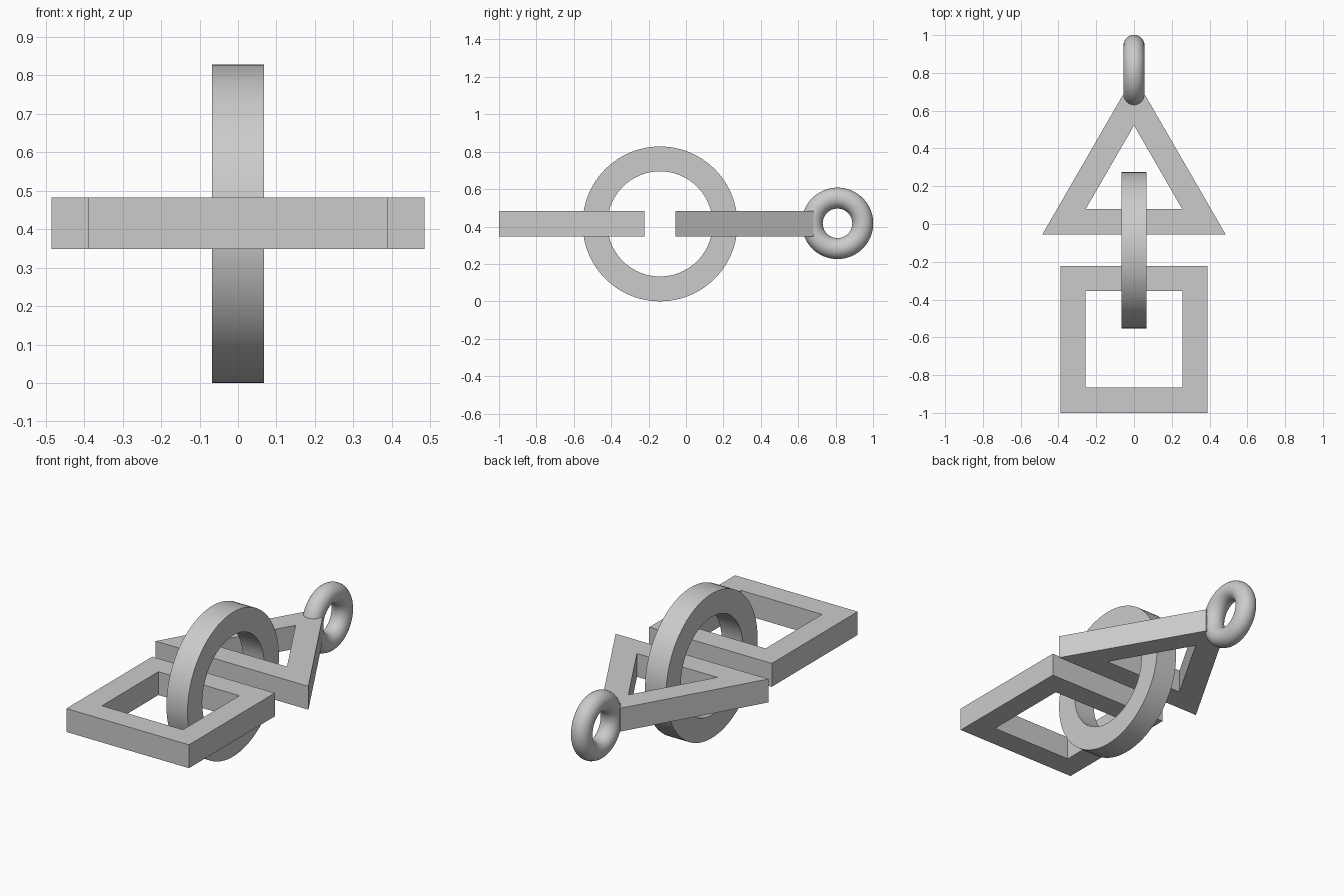
import bpy, bmesh, math

if "Cube" in bpy.data.objects:
    bpy.data.objects.remove(bpy.data.objects["Cube"])

grey = bpy.data.materials.new("grey")
grey.diffuse_color = (0.6, 0.6, 0.6, 1)
grey.use_nodes = True
grey.node_tree.nodes["Principled BSDF"].inputs["Base Color"].default_value = grey.diffuse_color

MID = 0.415      # height of the chain's centre line
HALF = 0.067     # half thickness of the flat links


def frame(name, outer, inner, to_point):
    """Closed link: two matching outlines joined into a frame of rectangular section."""
    bm = bmesh.new()
    rings = [[bm.verts.new(to_point(u, v, d)) for u, v in loop]
             for loop, d in ((outer, HALF), (inner, HALF), (inner, -HALF), (outer, -HALF))]
    n = len(outer)
    for a, b in zip(rings, rings[1:] + rings[:1]):
        for i in range(n):
            j = (i + 1) % n
            bm.faces.new((a[i], a[j], b[j], b[i]))
    bmesh.ops.recalc_face_normals(bm, faces=bm.faces)
    mesh = bpy.data.meshes.new(name)
    bm.to_mesh(mesh)
    bm.free()
    mesh.materials.append(grey)
    obj = bpy.data.objects.new(name, mesh)
    bpy.context.collection.objects.link(obj)
    return obj


def flat(u, v, d):
    return (u, v, MID + d)


def upright(u, v, d):
    return (d, u, v)


def rect(x, y0, y1):
    return [(-x, y0), (x, y0), (x, y1), (-x, y1)]


def circle(r, n=96):
    return [(-0.139 + r * math.cos(2 * math.pi * i / n),
             0.414 + r * math.sin(2 * math.pi * i / n)) for i in range(n)]


def smooth(obj):
    bpy.ops.object.select_all(action='DESELECT')
    obj.select_set(True)
    bpy.context.view_layer.objects.active = obj
    bpy.ops.object.shade_smooth_by_angle(angle=math.radians(30))


# Square link lying flat
frame("square_link", rect(0.389, -1.0, -0.222), rect(0.257, -0.866, -0.354), flat)

# Triangular link with its tip cut off inside the small ring
frame("triangle_link",
      [(-0.485, -0.055), (0.485, -0.055), (0.06, 0.681), (-0.06, 0.681)],
      [(-0.255, 0.08), (0.255, 0.08), (0.001, 0.52), (-0.001, 0.52)], flat)

# Upright flat ring joining the two
smooth(frame("round_link", circle(0.414), circle(0.281), upright))

# Small round-section ring at the tip
bpy.ops.mesh.primitive_torus_add(major_radius=0.135, minor_radius=0.056,
                                 major_segments=72, minor_segments=32,
                                 location=(0, 0.81, 0.417),
                                 rotation=(0, math.pi / 2, 0))
ring = bpy.context.object
ring.name = "key_ring"
ring.data.materials.append(grey)
smooth(ring)
